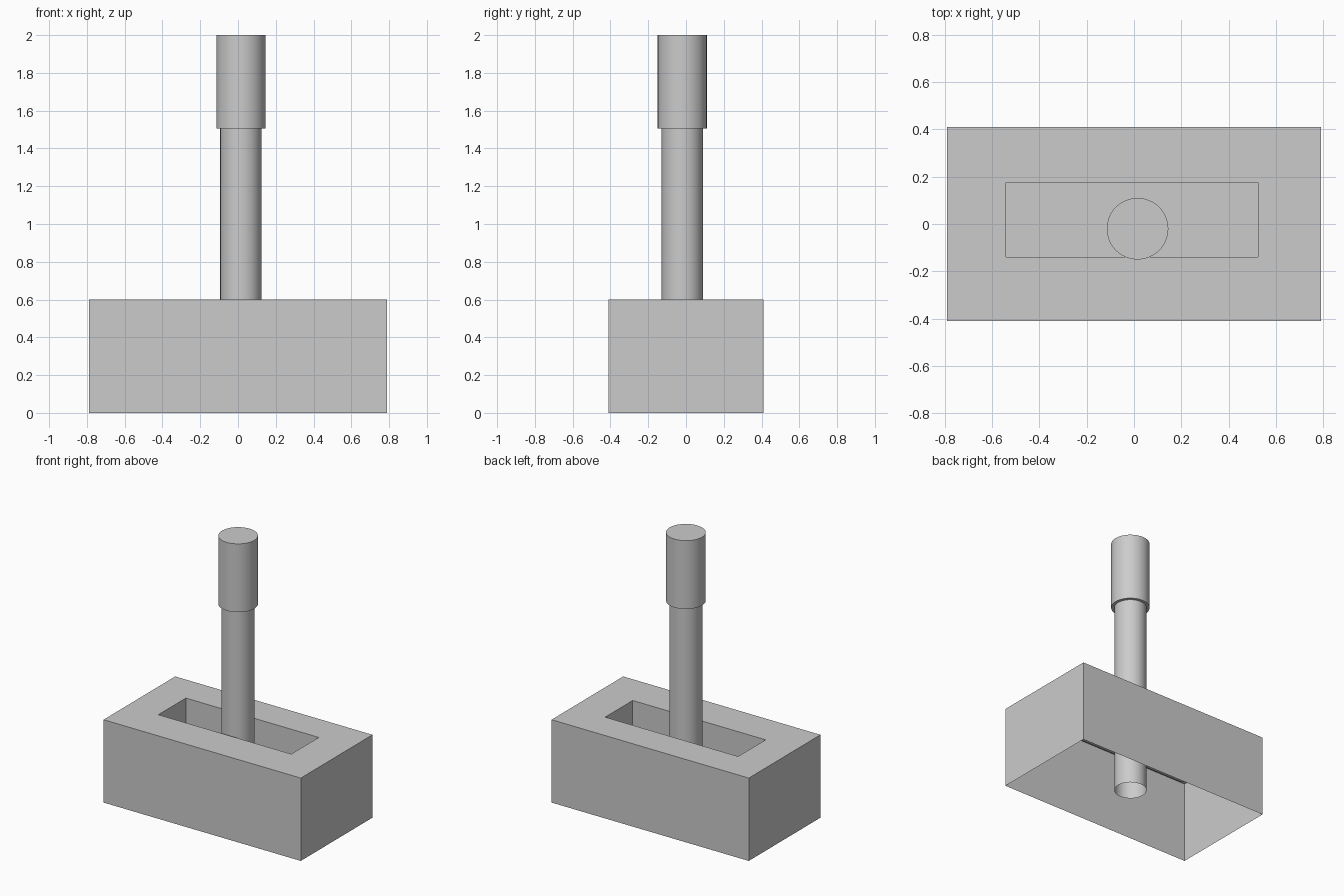
import bpy
import bmesh
import math

default = bpy.data.objects.get("Cube")
if default:
    bpy.data.objects.remove(default, do_unlink=True)

# Single plain grey for every part
grey = bpy.data.materials.new("plain grey")
grey.use_nodes = True
colour = (0.6, 0.6, 0.6, 1)
grey.diffuse_color = colour
grey.node_tree.nodes["Principled BSDF"].inputs["Base Color"].default_value = colour


def finish(name, bm):
    mesh = bpy.data.meshes.new(name)
    bm.to_mesh(mesh)
    bm.free()
    mesh.materials.append(grey)
    obj = bpy.data.objects.new(name, mesh)
    bpy.context.collection.objects.link(obj)
    return obj


def round_part(name, radius, bottom, top, capped):
    bm = bmesh.new()
    bmesh.ops.create_cone(bm, cap_ends=capped, segments=64,
                          radius1=radius, radius2=radius, depth=top - bottom)
    obj = finish(name, bm)
    obj.location = (0.015, -0.02, (bottom + top) / 2)
    bpy.ops.object.select_all(action="DESELECT")
    obj.select_set(True)
    bpy.context.view_layer.objects.active = obj
    bpy.ops.object.shade_smooth_by_angle(angle=math.radians(30))


# Base: a thin shell, open underneath, with a rectangular recess in the top
bm = bmesh.new()
bmesh.ops.create_cube(bm, size=1)
for v in bm.verts:
    v.co = (v.co.x * 1.58, v.co.y * 0.82, (v.co.z + 0.5) * 0.6)
bm.normal_update()
underside = [f for f in bm.faces if f.normal.z < -0.5]
bmesh.ops.delete(bm, geom=underside, context="FACES_ONLY")
top = next(f for f in bm.faces if f.normal.z > 0.5)
bmesh.ops.inset_individual(bm, faces=[top], thickness=0.2)
for v in top.verts:
    v.co.x = 0.525 if v.co.x > 0 else -0.54
    v.co.y = 0.175 if v.co.y > 0 else -0.14
floor = bmesh.ops.extrude_discrete_faces(bm, faces=[top])["faces"][0]
for v in floor.verts:
    v.co.z -= 0.2
bmesh.ops.recalc_face_normals(bm, faces=bm.faces)
finish("hollow_base", bm)

# Handle: an open tube through the recess, with a thicker grip on top
round_part("handle_tube", 0.109, 0.08, 1.53, False)
round_part("handle_grip", 0.13, 1.505, 2.0, True)
